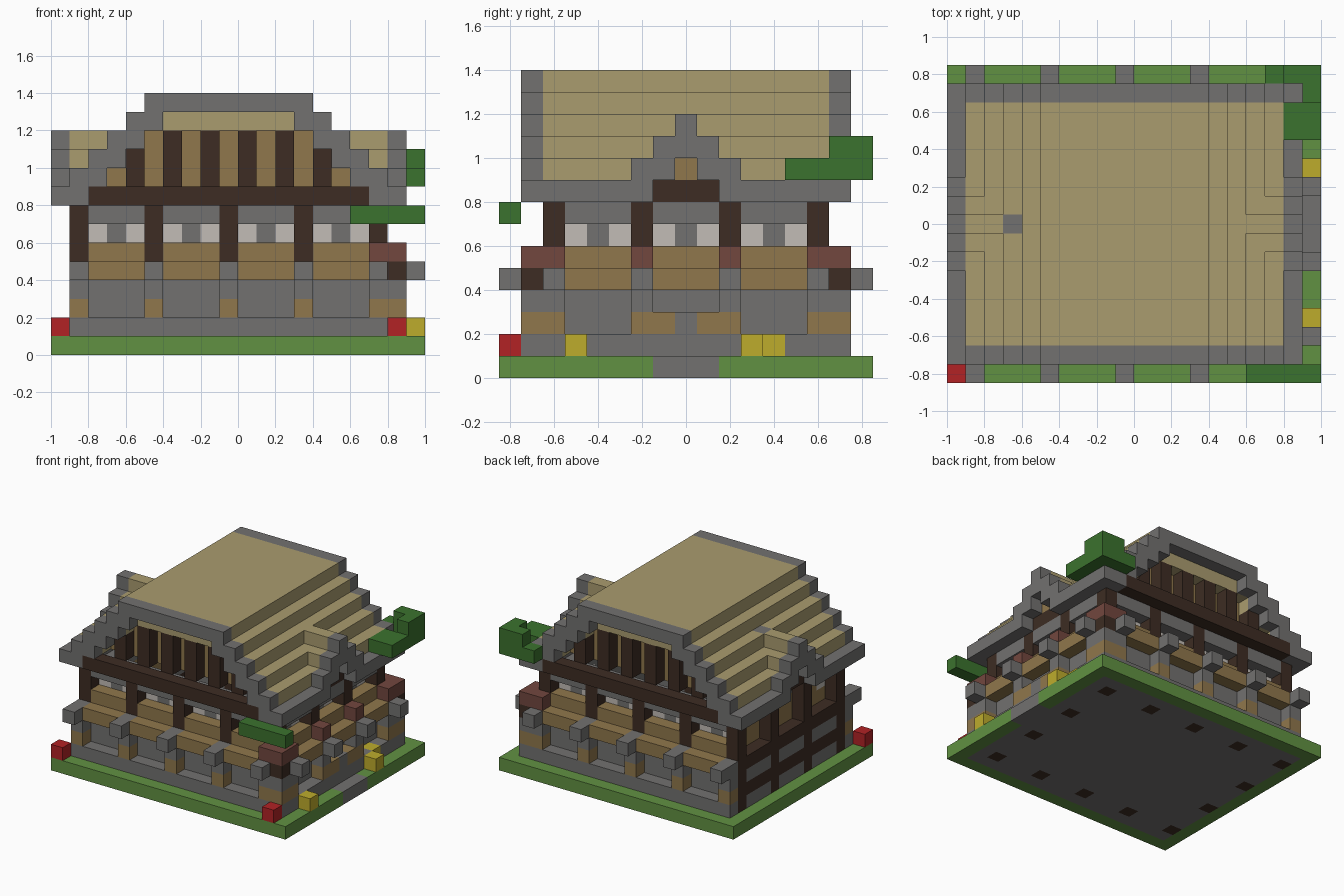
import bpy
import bmesh
from mathutils import Vector

cube = bpy.data.objects.get("Cube")
if cube:
    bpy.data.objects.remove(cube, do_unlink=True)

# Block size, and the grid size across and deep
U, NX, NY = 0.1, 20, 17
COLOURS = {
    "stone": (114, 113, 112), "grass": (97, 145, 66), "leaf": (59, 114, 46),
    "straw": (170, 156, 111), "wood": (144, 119, 76), "dark_wood": (61, 44, 35),
    "brick": (114, 71, 62), "red_petal": (178, 34, 37), "yellow_petal": (190, 172, 44),
    "window_white": (194, 188, 182),
}


def linear(c):
    c /= 255
    return c / 12.92 if c < 0.04045 else ((c + 0.055) / 1.055) ** 2.4


materials = {}
for name, rgb in COLOURS.items():
    m = bpy.data.materials.new(name)
    m.use_nodes = True
    col = tuple(linear(c) for c in rgb) + (1.0,)
    m.diffuse_color = col
    m.node_tree.nodes["Principled BSDF"].inputs["Base Color"].default_value = col
    materials[name] = m

blocks = {}


def fill(part, colour, x, y, z, mirror=False):
    """Fill a range of blocks; later fills replace earlier ones."""
    for i in range(*x):
        for j in range(*y):
            for k in range(*z):
                blocks[i, j, k] = (part, colour)
                if mirror:
                    blocks[i, NY - 1 - j, k] = (part, colour)


def one(a):
    return (a, a + 1)


POSTS_X, POSTS_Y = range(1, 18, 4), range(2, 15, 4)

# Ground: grass rim, stone floor, path
fill("lawn", "grass", (0, NX), (0, NY), one(0))
fill("floor", "stone", (1, 19), (1, 16), one(0))
fill("path", "stone", (18, 20), (7, 10), one(0))

# Stone walls, stepped sill and wooden shelves, front and back
fill("wall", "stone", (1, 18), one(2), (1, 5), True)
fill("sill", "stone", (1, 19), one(1), one(1), True)
fill("lower_shelf", "wood", (1, 18), one(1), one(4), True)
fill("upper_shelf", "wood", (1, 18), one(2), one(5), True)
fill("lintel", "stone", (1, 18), one(2), one(7), True)
fill("inner_wall", "stone", (2, 17), one(3), (5, 8), True)
# The same on the entrance side
fill("wall", "stone", one(17), (2, 15), (1, 5))
fill("sill", "stone", one(18), (1, 16), one(1))
fill("lower_shelf", "wood", one(18), (2, 15), one(4))
fill("upper_shelf", "wood", one(17), (2, 15), one(5))
fill("lintel", "stone", one(17), (2, 15), one(7))
fill("inner_wall", "stone", one(16), (3, 14), (5, 8))

# Plain timbered side: stone, beams and recessed wooden panels
for k, colour in enumerate(("stone", "dark_wood", "stone", "dark_wood"), 1):
    fill("timber_side", colour, one(1), (2, 15), one(k))
fill("side_panel", "wood", one(2), (3, 14), (5, 7))
fill("side_panel", "stone", one(2), (3, 14), one(7))

# Windows: a white pane on either side of a stone mullion
for p in POSTS_X[:-1]:
    for i in (p + 1, p + 3):
        fill("window", "window_white", one(i), one(3), one(6), True)
for p in POSTS_Y[:-1]:
    for j in (p + 1, p + 3):
        fill("window", "window_white", one(16), one(j), one(6))


def pillar(x, y, mirror=False):
    fill("pillar", "stone", x, y, (1, 5), mirror)
    fill("pillar", "wood", x, y, one(2), mirror)


# Timber posts and the pillars and caps in front of them
for i in POSTS_X:
    fill("post", "dark_wood", one(i), one(2), (0, 8), True)
    pillar(one(i), one(1), True)
    fill("pillar_cap", "stone", one(i), one(0), one(4), True)
for j in POSTS_Y:
    for i in (1, 17):
        fill("post", "dark_wood", one(i), one(j), (0, 8))
    pillar(one(18), one(j))
    fill("pillar_cap", "stone", one(19), one(j), one(4))
    fill("pillar_top", "brick", one(18), one(j), one(5))
# Corner pillars
pillar(one(18), one(1), True)
fill("pillar", "dark_wood", one(18), one(1), one(4), True)
fill("pillar_top", "brick", (17, 19), one(1), one(5), True)
# Entrance pillars and step
for j in (7, 9):
    fill("entrance_pillar", "stone", one(18), one(j), (1, 3))
    fill("entrance_pillar", "wood", one(18), one(j), one(2))
fill("entrance_pillar", "stone", one(18), one(8), (1, 3))

# Gable beam, studs and wall
fill("gable_beam", "dark_wood", (2, 17), one(1), one(8), True)
for i in range(3, 16):
    top = min(12, 9 + min(i - 2, 16 - i))
    fill("gable_wall", "wood", one(i), one(3), (9, top), True)
    if i % 2 == 0:
        fill("gable_stud", "dark_wood", one(i), one(2), (9, top), True)

# Stepped roof, with stone eaves and rakes
for k in range(8, 14):
    s = k - 8
    for x in ((s, s + 2), (17 - s, 19 - s)):
        fill("thatch", "stone" if s == 0 else "straw", x, (2, 15), one(k))
        fill("rake", "stone", x, one(1), one(k), True)
fill("thatch", "straw", (5, 14), (2, 15), one(13))
fill("rake", "stone", (5, 14), one(1), one(13), True)
fill("thatch", "straw", (6, 13), one(2), one(12), True)

# Dormers on both slopes
for front, body, inner in ((0, (1, 4), 1), (18, (15, 18), 17)):
    for k, half in ((9, 2), (10, 1), (11, 0)):
        span = (8 - half, 9 + half)
        fill("dormer_roof", "straw", body, span, one(k))
        fill("dormer_front", "stone", one(front), span, one(k))
    fill("dormer_beam", "dark_wood", one(inner), (7, 10), one(8))
    fill("dormer_beam", "wood", one(inner), one(8), one(9))
    for j, k in ((7, 8), (8, 8), (9, 8), (8, 9)):
        blocks.pop((front, j, k), None)
fill("ridge_stone", "stone", one(3), one(8), one(11))

# Foliage
fill("front_foliage", "leaf", (16, 20), one(0), one(7))
fill("back_foliage", "leaf", (18, 20), (13, 15), one(9))
fill("back_foliage", "leaf", one(19), one(15), (9, 11))
fill("back_foliage", "leaf", (17, 20), one(16), one(9))
fill("back_foliage", "leaf", (18, 20), one(16), one(10))

# Flowers
for i in (0, 18):
    fill("red_flower", "red_petal", one(i), one(0), one(1))
for i, j in ((19, 3), (19, 11), (18, 12)):
    fill("yellow_flower", "yellow_petal", one(i), one(j), one(1))

# Build one mesh per part from the exposed block faces
AXES = [Vector((1, 0, 0)), Vector((0, 1, 0)), Vector((0, 0, 1))]
origin = Vector((-NX / 2, -NY / 2, 0))
for part in sorted({p for p, c in blocks.values()}):
    cells = {pos: c for pos, (p, c) in blocks.items() if p == part}
    slots = sorted(set(cells.values()))
    bm = bmesh.new()
    for pos, colour in cells.items():
        centre = Vector(pos) + origin + Vector((0.5, 0.5, 0.5))
        for a in range(3):
            u, v = AXES[(a + 1) % 3] / 2, AXES[(a + 2) % 3] / 2
            for sign in (1, -1):
                near = list(pos)
                near[a] += sign
                if tuple(near) in blocks:
                    continue
                mid = centre + AXES[a] * sign / 2
                ring = [mid - u - v, mid + u - v, mid + u + v, mid - u + v]
                face = bm.faces.new([bm.verts.new(p * U) for p in ring[::sign]])
                face.material_index = slots.index(colour)
    bmesh.ops.remove_doubles(bm, verts=bm.verts, dist=U / 100)
    # Merge flat areas of one colour
    bmesh.ops.dissolve_limit(bm, angle_limit=0.01, verts=bm.verts, edges=bm.edges,
                             delimit={'MATERIAL'})
    mesh = bpy.data.meshes.new(part)
    bm.to_mesh(mesh)
    bm.free()
    for s in slots:
        mesh.materials.append(materials[s])
    bpy.context.collection.objects.link(bpy.data.objects.new(part, mesh))
